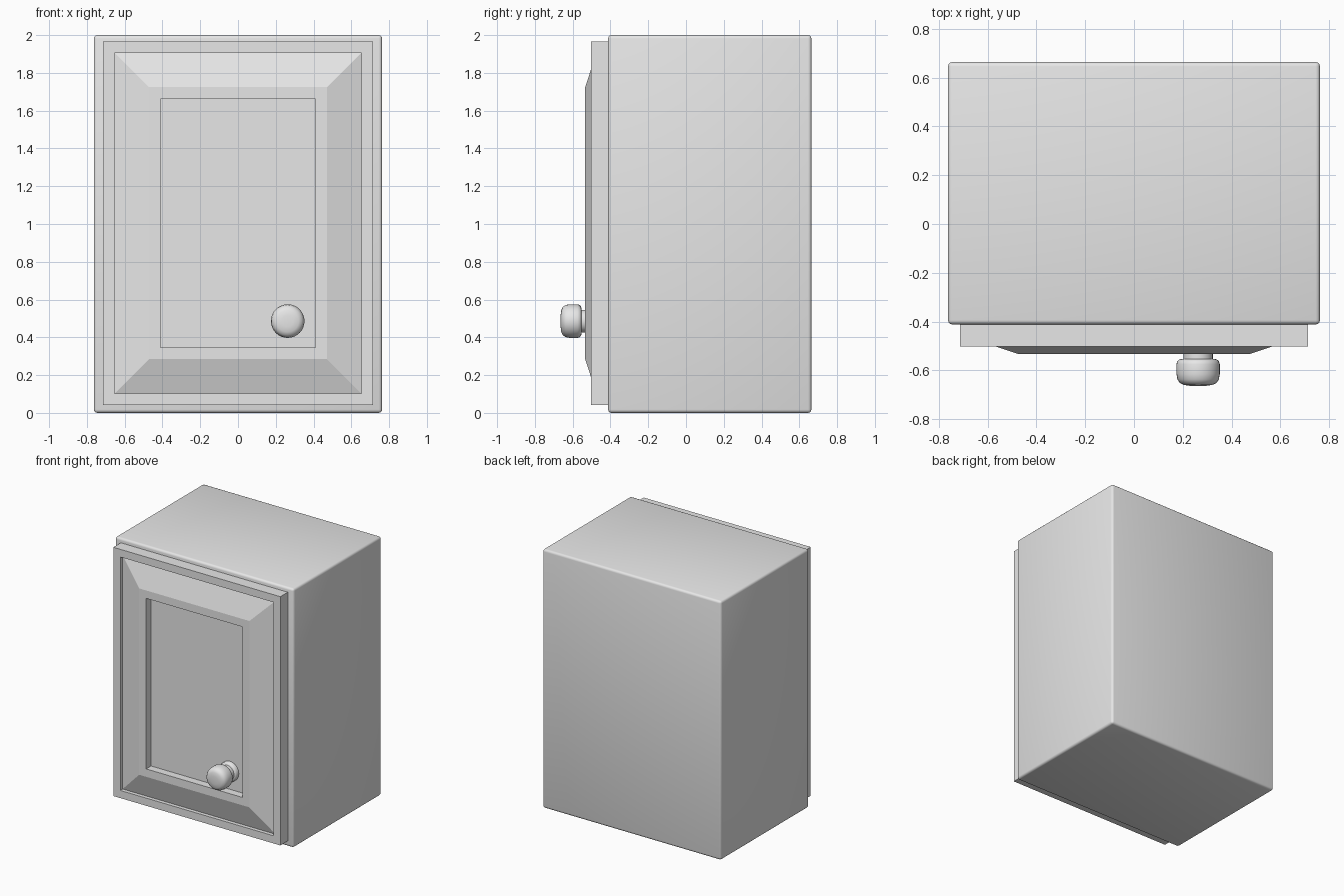
import bpy
import bmesh
import math
from mathutils import Matrix

cube = bpy.data.objects.get("Cube")
if cube:
    bpy.data.objects.remove(cube, do_unlink=True)

# Single painted finish
paint = bpy.data.materials.new("light_grey_paint")
paint.use_nodes = True
grey = (0.8, 0.8, 0.8, 1)
paint.diffuse_color = grey
paint.node_tree.nodes["Principled BSDF"].inputs["Base Color"].default_value = grey


def make_object(name, bm, smooth_angle=None):
    bmesh.ops.recalc_face_normals(bm, faces=bm.faces[:])
    mesh = bpy.data.meshes.new(name)
    bm.to_mesh(mesh)
    bm.free()
    mesh.materials.append(paint)
    obj = bpy.data.objects.new(name, mesh)
    bpy.context.collection.objects.link(obj)
    if smooth_angle:
        bpy.ops.object.select_all(action='DESELECT')
        obj.select_set(True)
        bpy.context.view_layer.objects.active = obj
        bpy.ops.object.shade_smooth_by_angle(angle=math.radians(smooth_angle))
    return obj


def loft(rings):
    """Join rings of points in order and cap both ends."""
    bm = bmesh.new()
    loops = [[bm.verts.new(p) for p in ring] for ring in rings]
    for a, b in zip(loops, loops[1:]):
        for i in range(len(a)):
            j = (i + 1) % len(a)
            bm.faces.new((a[i], a[j], b[j], b[i]))
    bm.faces.new(loops[0])
    bm.faces.new(loops[-1])
    return bm


# Cabinet body with softened edges
bm = bmesh.new()
bmesh.ops.create_cube(bm, size=1, matrix=Matrix.Translation((0, 0.126, 1))
                      @ Matrix.Diagonal((1.526, 1.076, 2, 1)))
bmesh.ops.bevel(bm, geom=bm.edges[:], offset=0.018, segments=3,
                profile=0.5, affect='EDGES')
make_object("cabinet_body", bm, 40)

# Door: frame, groove, sloped border, raised flat and sunken panel
CENTRE = 1.004
door_steps = [  # half width, half height, depth
    (0.714, 0.961, -0.405),
    (0.714, 0.961, -0.503),
    (0.654, 0.902, -0.503),
    (0.654, 0.902, -0.474),
    (0.471, 0.720, -0.534),
    (0.411, 0.659, -0.534),
    (0.411, 0.659, -0.474),
]
corners = ((-1, -1), (1, -1), (1, 1), (-1, 1))
make_object("door", loft([[(sx * w, y, CENTRE + sz * h) for sx, sz in corners]
                          for w, h, y in door_steps]))

# Turned knob with base flange, neck and rounded head
knob_profile = [  # radius, depth
    (0.076, -0.470), (0.076, -0.498), (0.070, -0.506), (0.060, -0.510),
    (0.060, -0.553), (0.076, -0.555), (0.085, -0.562), (0.089, -0.575),
    (0.089, -0.615), (0.085, -0.637), (0.075, -0.652), (0.058, -0.660),
    (0.030, -0.664),
]
SIDES = 32
angles = [2 * math.pi * i / SIDES for i in range(SIDES)]
make_object("door_knob", loft([[(0.263 + r * math.cos(a), y, 0.486 + r * math.sin(a))
                                for a in angles] for r, y in knob_profile]), 45)
